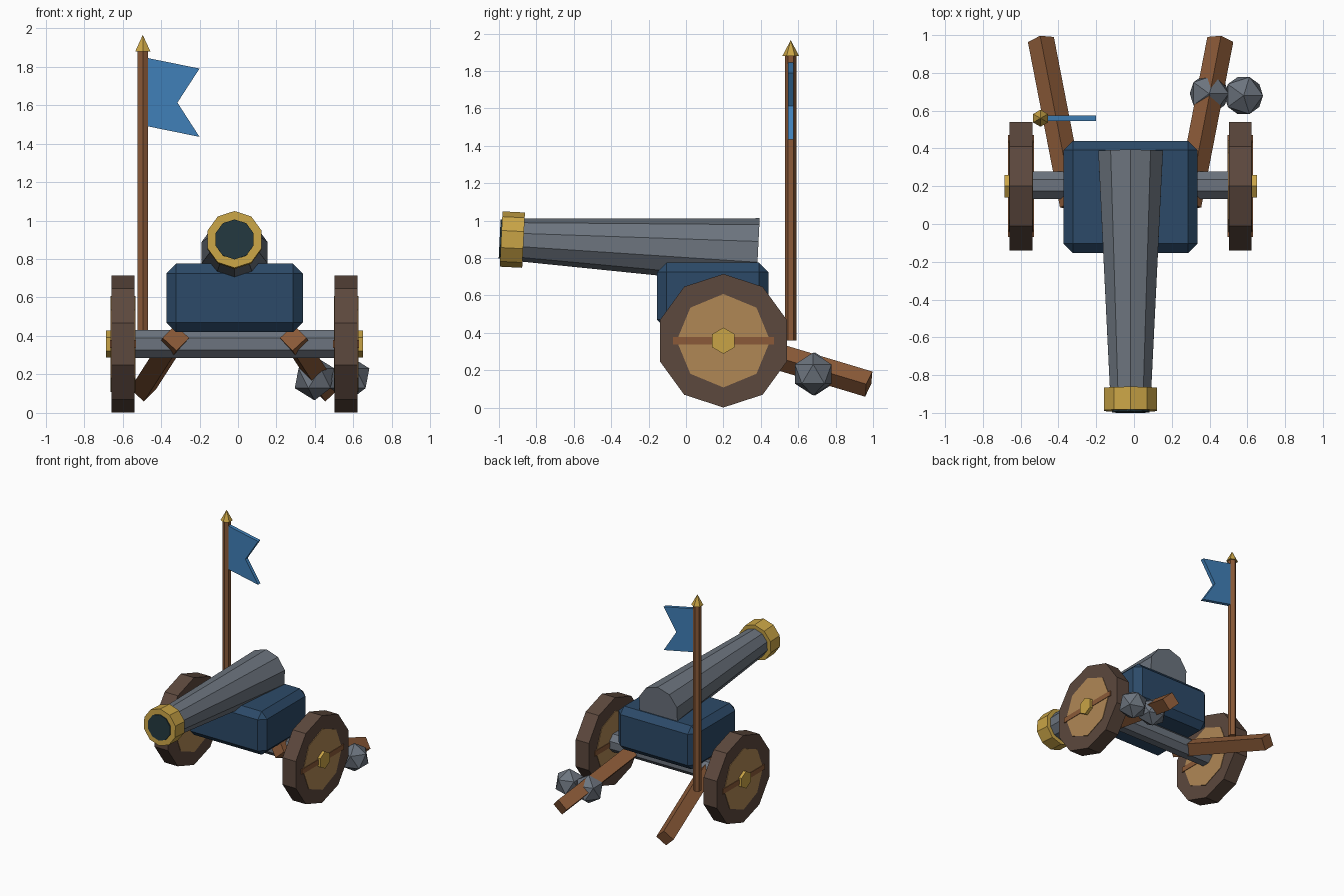
import bpy, bmesh, math
from mathutils import Vector

cube = bpy.data.objects.get("Cube")
if cube:
    bpy.data.objects.remove(cube, do_unlink=True)


def material(name, hex_code):
    """Flat material from an sRGB hex code, stored as linear values."""
    srgb = [int(hex_code[i:i + 2], 16) / 255 for i in (0, 2, 4)]
    rgba = [c / 12.92 if c < 0.04 else ((c + 0.055) / 1.055) ** 2.4 for c in srgb] + [1]
    m = bpy.data.materials.new(name)
    m.use_nodes = True
    m.diffuse_color = rgba
    m.node_tree.nodes["Principled BSDF"].inputs["Base Color"].default_value = rgba
    return m


NAVY = material("navy paint", "2C4A68")
IRON = material("grey iron", "6C747E")
GOLD = material("gold", "C9A446")
WOOD = material("brown wood", "8B5A38")
DARK = material("dark wood", "5C483D")
PALE = material("pale wood", "B08755")
BLUE = material("flag blue", "4080B8")
BORE = material("bore black", "22373E")

CX = -0.018                      # centre plane of the carriage
AXLE_Y, AXLE_Z = 0.2, 0.358


def finish(name, bm, mat):
    bmesh.ops.recalc_face_normals(bm, faces=bm.faces)
    mesh = bpy.data.meshes.new(name)
    bm.to_mesh(mesh)
    bm.free()
    mesh.materials.append(mat)
    obj = bpy.data.objects.new(name, mesh)
    bpy.context.collection.objects.link(obj)
    return obj


def prism(name, sides, start, end, r1, r2, mat, up=(0, 0, 1), roll=0.0):
    """Tapered prism between two points; one corner points up at zero roll."""
    bm = bmesh.new()
    start, end = Vector(start), Vector(end)
    axis = (end - start).normalized()
    v = axis.cross(Vector(up)).normalized()
    u = v.cross(axis)
    rings = []
    for centre, r in ((start, r1), (end, r2)):
        angles = [roll + math.tau * i / sides for i in range(sides)]
        rings.append([bm.verts.new(centre + r * (math.cos(a) * u + math.sin(a) * v))
                      for a in angles])
        bm.faces.new(rings[-1])
    for i in range(sides):
        j = (i + 1) % sides
        bm.faces.new((rings[0][i], rings[0][j], rings[1][j], rings[1][i]))
    bmesh.ops.remove_doubles(bm, verts=bm.verts, dist=1e-5)
    return finish(name, bm, mat)


def box(name, centre, size, mat, bevel=0.0):
    bm = bmesh.new()
    bmesh.ops.create_cube(bm, size=1)
    for vert in bm.verts:
        vert.co = Vector(centre) + Vector(a * b for a, b in zip(vert.co, size))
    if bevel:
        bmesh.ops.bevel(bm, geom=bm.edges[:], offset=bevel, segments=1, affect='EDGES')
    return finish(name, bm, mat)


# Carriage body and axle
box("carriage_body", (CX, 0.143, 0.598), (0.71, 0.595, 0.355), NAVY, bevel=0.05)
prism("axle", 8, (CX - 0.56, AXLE_Y + 0.005, AXLE_Z), (CX + 0.56, AXLE_Y + 0.005, AXLE_Z),
      0.08, 0.08, IRON, roll=math.pi / 8)

# Barrel, slightly raised at the muzzle
breech = Vector((CX, 0.385, 0.833))
aim = Vector((0, -1, 0.05)).normalized()


def on_barrel(d):
    return breech + aim * d


prism("barrel", 10, on_barrel(0), on_barrel(1.3), 0.18, 0.113, IRON)
prism("muzzle_ring", 10, on_barrel(1.255), on_barrel(1.375), 0.148, 0.148, GOLD)
prism("bore", 10, on_barrel(1.36), on_barrel(1.383), 0.104, 0.104, BORE)

# Wheels and trail beams on both sides
for side, label in ((1, "left"), (-1, "right")):
    def across(offset, y=AXLE_Y, z=AXLE_Z):
        return (CX + side * offset, y, z)

    prism(label + "_wheel_rim", 10, across(0.52), across(0.64), 0.357, 0.357, DARK)
    prism(label + "_wheel_disc", 8, across(0.516), across(0.644), 0.25, 0.25, PALE)
    box(label + "_wheel_bar", across(0.58), (0.136, 0.54, 0.042), WOOD)
    prism(label + "_hub_cap", 6, across(0.56), across(0.668), 0.07, 0.07, GOLD)
    prism(label + "_trail", 4, across(0.305, 0.1, 0.39), across(0.475, 0.977, 0.126),
          0.07, 0.07, WOOD)

# Cannonballs
for label, x, y in (("outer", 0.58, 0.68), ("inner", 0.398, 0.69)):
    bm = bmesh.new()
    bmesh.ops.create_icosphere(bm, subdivisions=1, radius=0.115)
    bmesh.ops.translate(bm, verts=bm.verts, vec=(x, y, 0.18))
    finish(label + "_cannonball", bm, IRON)

# Flagpole with finial
PX, PY = -0.495, 0.56
prism("flagpole", 6, (PX, PY, 0.36), (PX, PY, 1.9), 0.031, 0.031, WOOD, up=(0, 1, 0))
prism("finial", 6, (PX, PY, 1.88), (PX, PY, 1.965), 0.045, 0, GOLD, up=(0, 1, 0))

# Swallow-tailed flag
outline = [(-0.48, 1.847), (-0.2, 1.79), (-0.315, 1.613), (-0.2, 1.435), (-0.48, 1.492)]
bm = bmesh.new()
face = bm.faces.new([bm.verts.new((x, PY - 0.015, z)) for x, z in outline])
extruded = bmesh.ops.extrude_face_region(bm, geom=[face], use_keep_orig=True)["geom"]
bmesh.ops.translate(bm, verts=[g for g in extruded if isinstance(g, bmesh.types.BMVert)],
                    vec=(0, 0.03, 0))
finish("flag", bm, BLUE)
